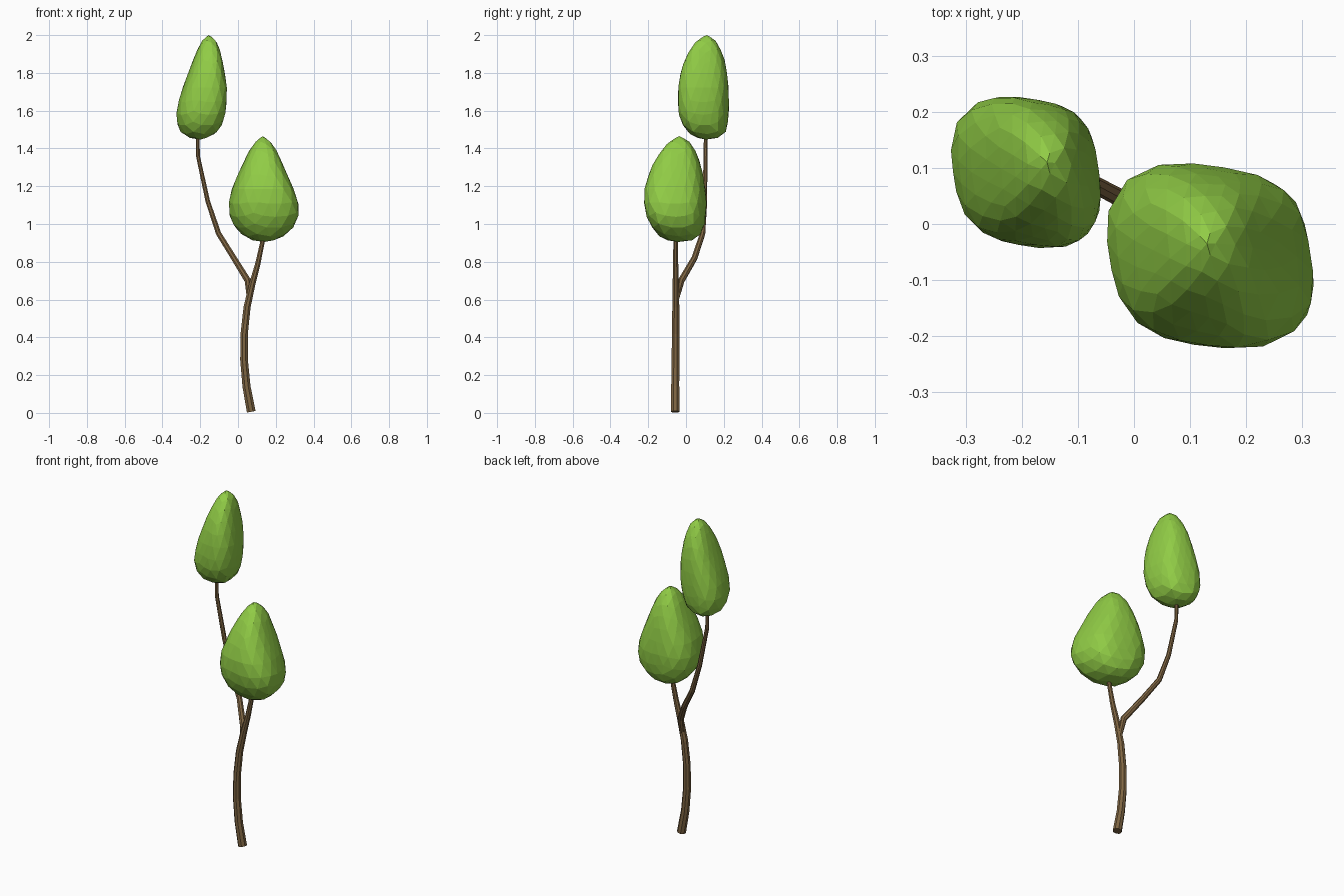
import bpy, bmesh, math
from mathutils import Vector


def material(name, rgb):
    m = bpy.data.materials.new(name)
    m.diffuse_color = (*rgb, 1)
    return m


BARK = material("bark brown", (0.21, 0.13, 0.055))
LEAF = material("leaf green", (0.28, 0.60, 0.06))


def finish(bm, name, mat):
    bmesh.ops.recalc_face_normals(bm, faces=bm.faces)
    me = bpy.data.meshes.new(name)
    bm.to_mesh(me)
    bm.free()
    me.materials.append(mat)
    ob = bpy.data.objects.new(name, me)
    bpy.context.collection.objects.link(ob)
    return ob


def tube(name, path, sides=8):
    """Tapered flat-sided tube; path entries are (x, y, z, radius)."""
    bm = bmesh.new()
    pts = [Vector(p[:3]) for p in path]
    rings = []
    for i, p in enumerate(pts):
        t = (pts[min(i + 1, len(pts) - 1)] - pts[max(i - 1, 0)]).normalized()
        u = Vector((0, 1, 0)).cross(t).normalized()
        v = t.cross(u)
        r = path[i][3]
        rings.append([bm.verts.new(p + r * (math.cos(a) * u + math.sin(a) * v))
                      for a in (2 * math.pi * (k + 0.5) / sides for k in range(sides))])
    for a, b in zip(rings, rings[1:]):
        for k in range(sides):
            j = (k + 1) % sides
            bm.faces.new((a[k], a[j], b[j], b[k]))
    bm.faces.new(rings[0])
    bm.faces.new(rings[-1])
    return finish(bm, name, BARK)


def lookup(rows, z):
    for a, b in zip(rows, rows[1:]):
        if z <= b[0]:
            f = max(0, (z - a[0]) / (b[0] - a[0]))
            return [p + (q - p) * f for p, q in zip(a, b)]
    return rows[-1]


def crown(name, rows):
    """Faceted egg; rows are (z, x min, x max, y min, y max)."""
    bm = bmesh.new()
    bmesh.ops.create_icosphere(bm, subdivisions=3, radius=1)
    z0, z1 = rows[0][0], rows[-1][0]
    for v in bm.verts:
        z = z0 + (z1 - z0) * (v.co.z + 1) / 2
        _, xa, xb, ya, yb = lookup(rows, z)
        a = math.atan2(v.co.y, v.co.x)
        # squarish outline, stretched along one diagonal
        r = 1.02 - 0.05 * math.cos(4 * a) - 0.07 * math.sin(2 * a)
        v.co = ((xa + xb) / 2 + (xb - xa) / 2 * r * math.cos(a),
                (ya + yb) / 2 + (yb - ya) / 2 * r * math.sin(a), z)
    return finish(bm, name, LEAF)


# Trunk and side branch
tube("trunk", [(0.07, -0.057, 0.006, 0.025), (0.045, -0.057, 0.14, 0.023),
               (0.032, -0.056, 0.28, 0.022), (0.033, -0.055, 0.42, 0.021),
               (0.048, -0.054, 0.56, 0.020), (0.075, -0.054, 0.68, 0.018),
               (0.105, -0.055, 0.79, 0.015), (0.137, -0.055, 0.94, 0.012)])
tube("side_branch", [(0.06, -0.05, 0.60, 0.013), (0.052, -0.025, 0.70, 0.018),
                     (-0.022, 0.045, 0.82, 0.016), (-0.103, 0.088, 0.95, 0.015),
                     (-0.160, 0.100, 1.12, 0.013), (-0.212, 0.103, 1.36, 0.011),
                     (-0.213, 0.104, 1.48, 0.010)])

# Leaf crowns
crown("lower_crown", [
    (0.905, 0.12, 0.14, -0.05, -0.03), (0.915, 0.07, 0.20, -0.11, 0.04),
    (0.94, 0.02, 0.255, -0.15, 0.075), (1.0, -0.03, 0.31, -0.195, 0.10),
    (1.06, -0.05, 0.325, -0.217, 0.107), (1.12, -0.05, 0.32, -0.225, 0.11),
    (1.2, -0.03, 0.29, -0.22, 0.102), (1.3, 0.015, 0.245, -0.185, 0.085),
    (1.4, 0.065, 0.20, -0.125, 0.047), (1.445, 0.10, 0.165, -0.08, 0.01),
    (1.465, 0.13, 0.13, -0.035, -0.035)])
crown("upper_crown", [
    (1.447, -0.22, -0.20, 0.09, 0.12), (1.458, -0.265, -0.155, 0.05, 0.18),
    (1.49, -0.31, -0.10, 0.0, 0.213), (1.55, -0.328, -0.073, -0.033, 0.224),
    (1.61, -0.326, -0.062, -0.044, 0.228), (1.69, -0.305, -0.055, -0.045, 0.228),
    (1.78, -0.272, -0.065, -0.035, 0.222), (1.87, -0.238, -0.083, -0.008, 0.205),
    (1.94, -0.208, -0.10, 0.03, 0.178), (1.98, -0.185, -0.122, 0.065, 0.15),
    (2.0, -0.155, -0.155, 0.11, 0.11)])
